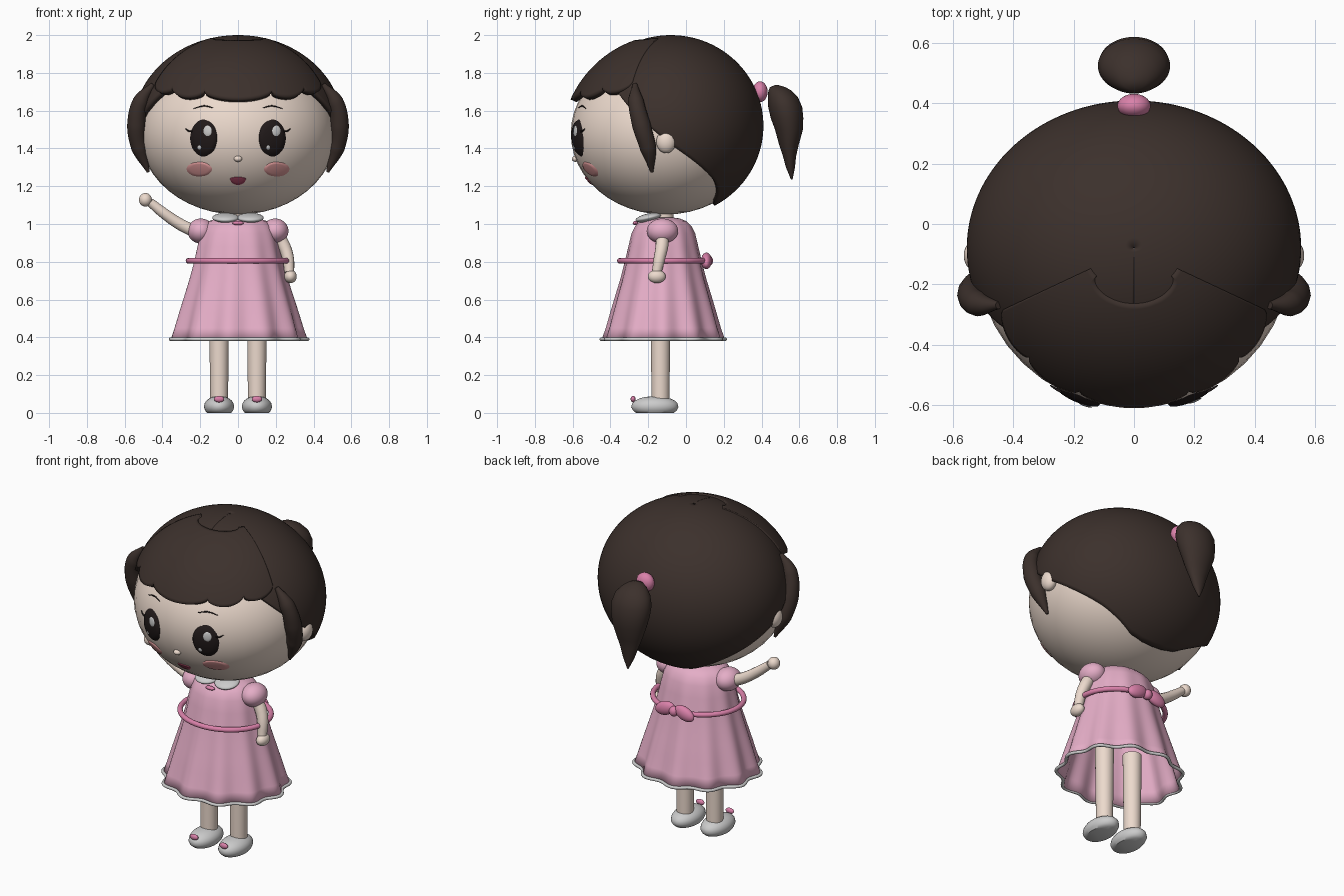
import bpy, math
from math import sin, cos, pi, radians, sqrt
from mathutils import Vector

if "Cube" in bpy.data.objects:
    bpy.data.objects.remove(bpy.data.objects["Cube"])


def material(name, r, g, b):
    m = bpy.data.materials.new(name)
    m.diffuse_color = (r, g, b, 1)
    m.use_nodes = True
    m.node_tree.nodes["Principled BSDF"].inputs["Base Color"].default_value = m.diffuse_color
    return m


SKIN = material("skin", 0.84, 0.70, 0.61)
HAIR = material("hair", 0.045, 0.03, 0.025)
PINK = material("pink", 0.78, 0.42, 0.57)
ROSE = material("rose", 0.70, 0.22, 0.40)
WHITE = material("white", 0.85, 0.85, 0.85)
BLACK = material("black", 0.015, 0.01, 0.01)
BLUSH = material("blush", 0.72, 0.32, 0.32)
RED = material("red", 0.38, 0.06, 0.12)


def mesh(name, verts, faces, mat, thick=0):
    me = bpy.data.meshes.new(name)
    me.from_pydata(verts, [], faces)
    me.polygons.foreach_set("use_smooth", [True] * len(faces))
    me.materials.append(mat)
    ob = bpy.data.objects.new(name, me)
    bpy.context.collection.objects.link(ob)
    if thick:
        s = ob.modifiers.new("thickness", "SOLIDIFY")
        s.thickness, s.offset = thick, -1
    return ob


def ball(name, loc, rad, mat, rot=(0, 0, 0)):
    bpy.ops.mesh.primitive_uv_sphere_add(segments=40, ring_count=24, location=loc, rotation=rot)
    ob = bpy.context.object
    ob.name, ob.scale = name, rad
    ob.data.materials.append(mat)
    bpy.ops.object.shade_smooth()
    return ob


def tube(name, pts, radii, mat, cyclic=False):
    cu = bpy.data.curves.new(name, "CURVE")
    cu.dimensions, cu.bevel_depth, cu.bevel_resolution = "3D", 1, 5
    cu.use_fill_caps, cu.resolution_u = True, 3 if cyclic else 10
    cu.materials.append(mat)
    sp = cu.splines.new("BEZIER")
    sp.bezier_points.add(len(pts) - 1)
    sp.use_cyclic_u = cyclic
    for bp, p, r in zip(sp.bezier_points, pts, radii):
        bp.co, bp.radius = p, r
        bp.handle_left_type = bp.handle_right_type = "AUTO"
    ob = bpy.data.objects.new(name, cu)
    bpy.context.collection.objects.link(ob)
    bpy.ops.object.select_all(action="DESELECT")
    ob.select_set(True)
    bpy.context.view_layer.objects.active = ob
    bpy.ops.object.convert(target="MESH")
    return ob


def loft(name, rings, mat, n=48, wave=0, folds=11, caps=True, thick=0):
    # rings: (cx, cy, z, rx, ry), stacked upward; wave ruffles the lower rings
    v, f = [], []
    for k, (cx, cy, z, rx, ry) in enumerate(rings):
        w = wave * (1 - k / (len(rings) - 1)) ** 1.5
        for i in range(n):
            a = 2 * pi * i / n
            m = 1 + w * cos(folds * a)
            v.append((cx + rx * m * cos(a), cy + ry * m * sin(a), z))
    for k in range(len(rings) - 1):
        for i in range(n):
            j = (i + 1) % n
            f.append((k * n + i, k * n + j, k * n + n + j, k * n + n + i))
    if caps:
        f += [tuple(range(n))[::-1], tuple(range(len(v) - n, len(v)))]
    ob = mesh(name, v, f, mat, thick)
    bpy.context.view_layer.objects.active = ob
    bpy.ops.object.select_all(action="DESELECT")
    ob.select_set(True)
    bpy.ops.object.shade_smooth_by_angle(angle=radians(50))
    return ob


def lerp(x, table):
    for (x0, y0), (x1, y1) in zip(table, table[1:]):
        if x <= x1:
            return y0 + (y1 - y0) * max(0, (x - x0)) / (x1 - x0)
    return table[-1][1]


def shell(name, t0, t1, lo, hi, grow, thick, n=120, m=28):
    # patch of the hair ellipsoid between two polar-angle limits
    v, f = [], []
    for i in range(n + 1):
        t = t0 + (t1 - t0) * i / n
        for j in range(m + 1):
            p = lo(t) + (hi(t) - lo(t)) * j / m
            s, a, b = grow(t, p), radians(t), radians(p)
            v.append((.555 * s * sin(b) * cos(a), -.08 + .49 * s * sin(b) * sin(a), 1.52 + .48 * s * cos(b)))
    for i in range(n):
        for j in range(m):
            a = i * (m + 1) + j
            f.append((a, a + 1, a + m + 2, a + m + 1))
    return mesh(name, v, f, HAIR, thick)


def face_pt(x, z, lift=0):
    q = 1 - (x / .52) ** 2 - ((z - 1.48) / .43) ** 2
    return Vector((x, -.11 - .5 * sqrt(max(q, 0)) - lift, z))


def decal(name, x, z, rx, up, down, dome, lift, mat, n=32):
    # low dome that follows the curve of the face
    v, f = [face_pt(x, z, lift + dome)], []
    for k in range(1, 7):
        r = k / 6
        for i in range(n):
            a = 2 * pi * i / n
            rz = up if sin(a) > 0 else down
            h = -.004 if k == 6 and lift < .01 else lift + dome * sqrt(1 - min(r, .99) ** 2)
            v.append(face_pt(x + r * rx * cos(a), z + r * rz * sin(a), h))
    for i in range(n):
        j = (i + 1) % n
        f.append((0, 1 + i, 1 + j))
        f += [(1 + k * n + i, 1 + k * n + n + i, 1 + k * n + n + j, 1 + k * n + j) for k in range(5)]
    return mesh(name, v, f, mat)


# head and hair cap
ball("head", (0, -.11, 1.48), (.52, .5, .43), SKIN)
EDGE = [(-90, 50), (-45, 62), (-20, 85), (0, 102), (20, 116), (37, 128), (60, 147), (75, 151), (90, 152)]
shell("hair_cap", -90, 270, lambda t: 0.2, lambda t: lerp(t if t <= 90 else 180 - t, EDGE),
      lambda t, p: 1, .03, n=160, m=40)


# scalloped fringe, flaring outward over the forehead
def fringe_bottom(t):
    u = abs(t + 90) / 62
    s = u / .6 if u < .3 else .5 + (u - .3) / .35
    return 70 - 9 * u * u + 5 * sqrt(abs(cos(pi * s)))


def fringe_top(t):
    u = abs(t + 90) / 62
    return 17 + 5 * sqrt(max(0, 1 - (u / .8) ** 2))


shell("fringe", -152, -28, fringe_top, fringe_bottom,
      lambda t, p: 1.012 + .105 * (p / 73) ** 2 * (1 - (abs(t + 90) / 62) ** 2), .035)

# ponytail and hair tie
ball("hair_tie", (0, .392, 1.7), (.055, .04, .055), ROSE)
loft("ponytail", [(0, .56, 1.235, .004, .004), (0, .553, 1.3, .035, .024), (0, .548, 1.36, .055, .035),
                  (0, .545, 1.42, .078, .052), (0, .545, 1.5, .105, .074), (0, .535, 1.56, .116, .086),
                  (0, .525, 1.62, .12, .09), (0, .513, 1.67, .105, .08), (0, .498, 1.705, .075, .062),
                  (0, .485, 1.725, .045, .04), (0, .48, 1.735, .01, .01)], HAIR)

for s, side in ((-1, "left"), (1, "right")):
    # side locks and ears
    tube(side + "_side_lock", [(s * .45, -.27, 1.74), (s * .515, -.265, 1.65), (s * .537, -.235, 1.52),
                               (s * .52, -.2, 1.4), (s * .475, -.18, 1.275)],
         (.012, .042, .05, .044, .008), HAIR)
    ball(side + "_ear", (s * .525, -.105, 1.435), (.04, .052, .06), SKIN)
    # eyes, lashes, brows, cheeks
    decal(side + "_eye", s * .182, 1.455, .073, .1, .1, .014, .003, BLACK)
    decal(side + "_eye_glint", s * .182 + .021, 1.493, .022, .028, .028, .005, .016, WHITE)
    decal(side + "_eye_spark", s * .182 - .022, 1.405, .01, .012, .012, .004, .016, WHITE)
    tube(side + "_lash", [face_pt(s * x, z, .004) for x, z in ((.24, 1.49), (.26, 1.492), (.278, 1.505))],
         (.005, .004, .002), BLACK)
    tube(side + "_brow", [face_pt(s * x, z, .002) for x, z in ((.13, 1.615), (.18, 1.625), (.235, 1.612))],
         (.002, .004, .002), BLACK)
    decal(side + "_cheek", s * .205, 1.29, .071, .04, .04, .004, .002, BLUSH)
    # sleeves, collar, legs, shoes
    ball(side + "_sleeve", (s * .197, -.125, .963), (.07, .083, .066), PINK)
    ball(side + "_collar", (s * .066, -.2, 1.033), (.07, .068, .022), WHITE, (radians(12), 0, 0))
    loft(side + "_leg", [(s * .1, -.135, .05, .047, .047), (s * .1, -.135, .56, .053, .053)], SKIN, 32)
    loft(side + "_shoe", [(s * .1, -.165, z, .08 * q, .125 * q) for z, q in
                          ((0, .8), (.012, .92), (.03, 1), (.05, .96), (.065, .84), (.077, .64), (.084, .42), (.088, .1))],
         WHITE, 40)
    ball(side + "_shoe_button", (s * .1, -.28, .073), (.027, .013, .017), ROSE)
    # bow loops at the back of the sash
    ball(side + "_bow_loop", (s * .065, .108, .805), (.066, .028, .04), ROSE, (0, s * radians(20), 0))

# nose and mouth
ball("nose", face_pt(0, 1.345, 0), (.022, .02, .016), SKIN)
decal("mouth", 0, 1.24, .043, .009, .035, .004, .003, RED)

# neck and dress
loft("neck", [(0, -.12, .98, .055, .055), (0, -.12, 1.1, .055, .055)], SKIN, 32)
CY = -.12
loft("dress", [(0, CY, z, rx, ry) for z, rx, ry in
               ((.39, .352, .315), (.45, .334, .296), (.53, .312, .275), (.62, .285, .25), (.71, .258, .224),
                (.8, .234, .202), (.88, .217, .184), (.95, .2, .168), (.99, .182, .148), (1.015, .155, .122),
                (1.03, .11, .085), (1.035, .05, .045))], PINK, n=132, wave=.045, caps=False, thick=.008)
N = 88
tube("hem_trim", [(.354 * (1 + .045 * cos(11 * a)) * cos(a), CY + .317 * (1 + .045 * cos(11 * a)) * sin(a), .39)
                  for a in (2 * pi * i / N for i in range(N))], [.009] * N, WHITE, True)
tube("sash", [(.262 * cos(a), CY + .23 * sin(a), .805) for a in (2 * pi * i / 32 for i in range(32))],
     [.015] * 32, ROSE, True)
ball("bow_knot", (0, .115, .805), (.028, .028, .03), ROSE)
ball("collar_button", (0, -.268, 1.005), (.03, .014, .011), ROSE)

# raised arm and lowered arm
tube("raised_arm", [(-.2, -.125, .95), (-.3, -.13, .995), (-.39, -.14, 1.055), (-.465, -.145, 1.115)],
     (.034, .032, .029, .024), SKIN)
ball("raised_hand", (-.49, -.148, 1.128), (.034, .036, .036), SKIN)
tube("lowered_arm", [(.205, -.125, .95), (.245, -.128, .88), (.265, -.14, .82), (.272, -.155, .745)],
     (.034, .034, .031, .026), SKIN)
ball("lowered_hand", (.278, -.155, .722), (.033, .047, .035), SKIN)
